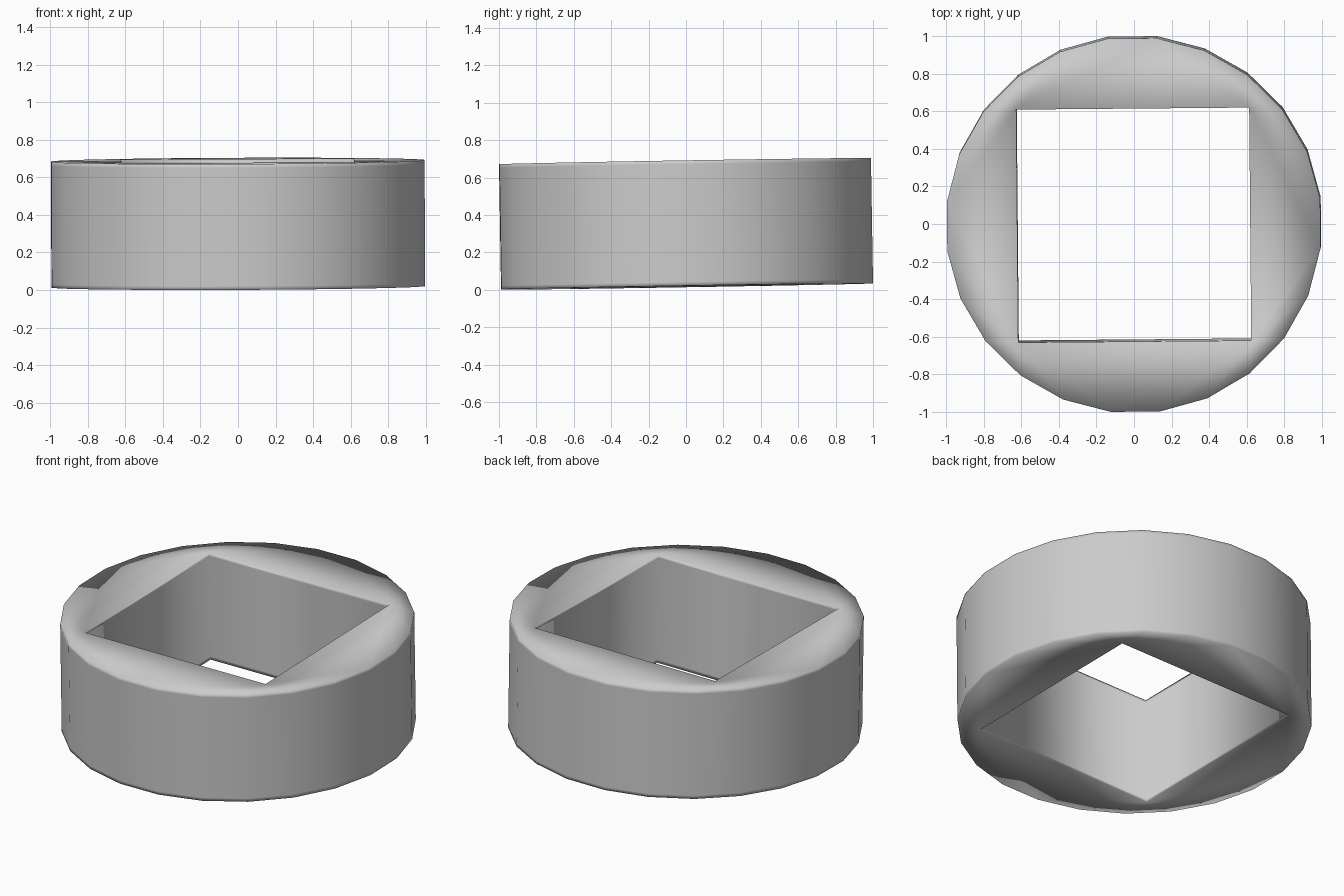
import bpy, bmesh
from math import radians, cos, sin, pi

cube = bpy.data.objects.get("Cube")
if cube:
    bpy.data.objects.remove(cube, do_unlink=True)

SIDES = 24
RADIUS = 1.002
HEIGHT = 0.67
HOLE = 0.62          # half width of the square opening
EDGE = 0.02          # support loop distance that keeps the walls evenly shaded

# Single plain grey
grey = bpy.data.materials.new("plain grey")
colour = (0.6, 0.6, 0.6, 1)
grey.use_nodes = True
grey.diffuse_color = colour
grey.node_tree.nodes["Principled BSDF"].inputs["Base Color"].default_value = colour

bm = bmesh.new()


def ring(sides, radius, z):
    """Vertices of a regular polygon at height z."""
    angles = [pi / sides + 2 * pi * i / sides for i in range(sides)]
    return [bm.verts.new((radius * cos(a), radius * sin(a), z)) for a in angles]


def wall(sides, radius):
    """Upright wall with a support loop near each end; returns its end rings."""
    half = HEIGHT / 2
    rings = [ring(sides, radius, z) for z in (-half, EDGE - half, half - EDGE, half)]
    for a, b in zip(rings, rings[1:]):
        for i in range(sides):
            j = (i + 1) % sides
            bm.faces.new((a[i], a[j], b[j], b[i]))
    return rings[0], rings[-1]


def plate(rim, hole):
    """Disc with a square opening: a fan at each corner, a quad along each side."""
    per = SIDES // 4
    for q in range(4):
        first = q * per
        last = first + per - 1
        for i in range(first, last):
            bm.faces.new((rim[i], rim[i + 1], hole[q]))
        bm.faces.new((rim[last], rim[(last + 1) % SIDES], hole[(q + 1) % 4], hole[q]))


# Round outer wall, square bore, and a flat plate joining them at each end
outer = wall(SIDES, RADIUS)
bore = wall(4, HOLE * 2 ** 0.5)
for rim, hole in zip(outer, bore):
    plate(rim, hole)

bmesh.ops.recalc_face_normals(bm, faces=bm.faces)
for f in bm.faces:
    f.smooth = True

mesh = bpy.data.meshes.new("square_bored_ring")
bm.to_mesh(mesh)
bm.free()
mesh.materials.append(grey)

# Rests very slightly askew
body = bpy.data.objects.new("square_bored_ring", mesh)
bpy.context.collection.objects.link(body)
body.location.z = 0.3525
body.rotation_euler = (radians(0.95), radians(-0.25), radians(0.5))
